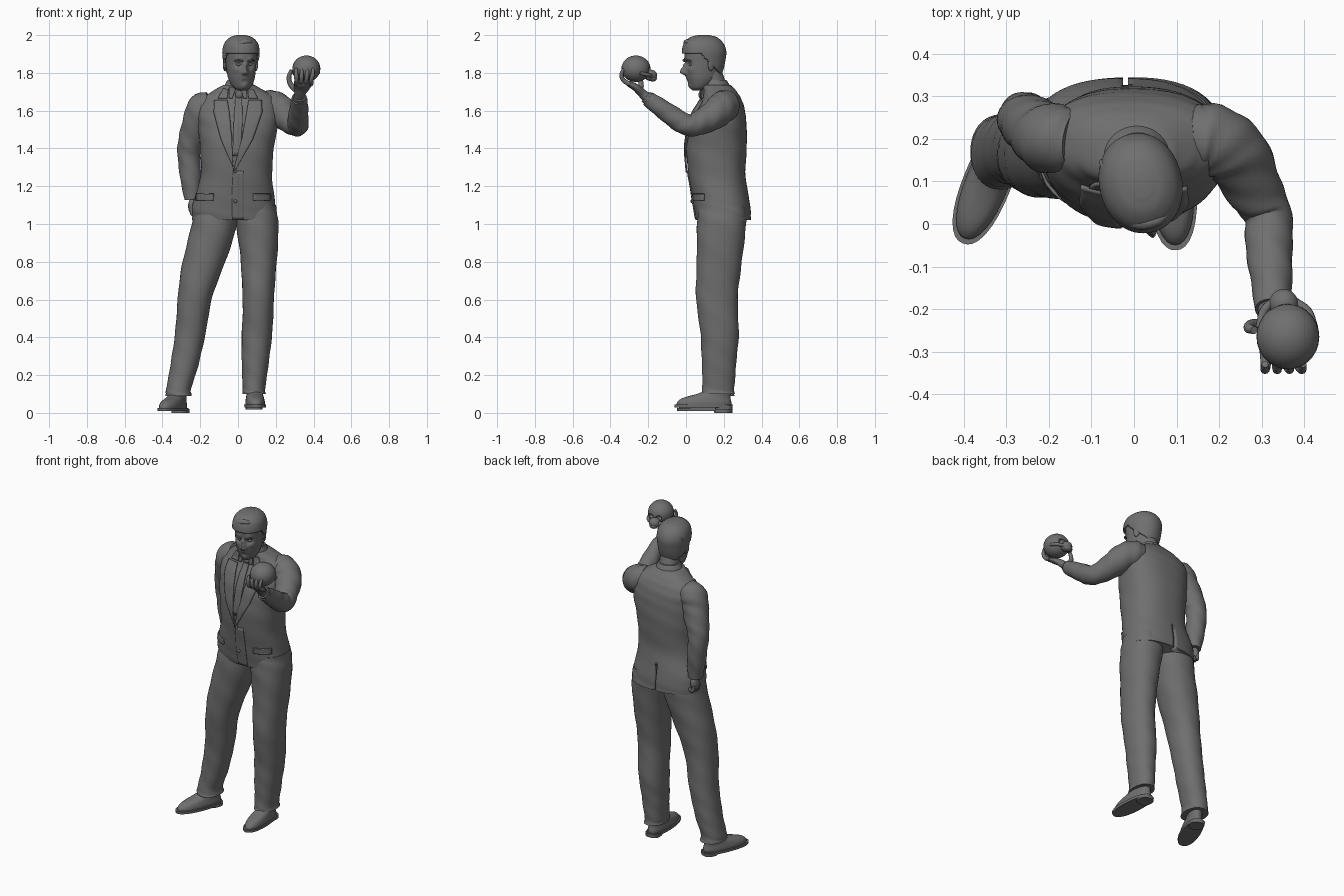
import bpy, bmesh, math
from mathutils import Vector, Matrix
from mathutils.bvhtree import BVHTree

if "Cube" in bpy.data.objects:
    bpy.data.objects.remove(bpy.data.objects["Cube"])

grey = bpy.data.materials.new("stone_grey")
grey.use_nodes = True
grey.diffuse_color = (0.16, 0.16, 0.16, 1)
grey.node_tree.nodes["Principled BSDF"].inputs["Base Color"].default_value = (0.16, 0.16, 0.16, 1)


def finish(name, bm, matrix=None, angle=50):
    bmesh.ops.recalc_face_normals(bm, faces=bm.faces)
    me = bpy.data.meshes.new(name)
    bm.to_mesh(me)
    bm.free()
    if matrix:
        me.transform(matrix)
    me.materials.append(grey)
    me.shade_smooth()
    me.set_sharp_from_angle(angle=math.radians(angle))
    ob = bpy.data.objects.new(name, me)
    bpy.context.collection.objects.link(ob)
    return ob


def spline(points, n):
    p = [Vector(q) for q in points]
    p = [p[0] * 2 - p[1]] + p + [p[-1] * 2 - p[-2]]
    out = []
    for i in range(1, len(p) - 2):
        a, b, c, d = p[i - 1:i + 3]
        for k in range(n):
            t = k / n
            out.append((b * 2 + (c - a) * t + (a * 2 - b * 5 + c * 4 - d) * t * t
                        + (b * 3 - a - c * 3 + d) * t ** 3) * 0.5)
    return out + [p[-2]]


def loft_mesh(secs, level=True, segs=32, n=5, power=2.0, fold=0.0, ref=(1, 0, 0)):
    """Skin of rings (x, y, z, rx, ry), level or square to the path."""
    bm = bmesh.new()
    s = spline(secs, n)
    rings = []
    for i, q in enumerate(s):
        t = Vector((0, 0, 1))
        if not level:
            t = (s[min(i + 1, len(s) - 1)] - s[max(i - 1, 0)]).to_3d().normalized()
        u = Vector(ref)
        u = (u - t * u.dot(t)).normalized()
        w = t.cross(u)
        ring = []
        for k in range(segs):
            a = math.tau * k / segs
            c, d = math.cos(a), math.sin(a)
            f = (abs(c) ** power + abs(d) ** power) ** (-1 / power)
            f *= 1 + fold * math.sin(2 * a + i * 0.8) * math.sin(a + i * 0.31)
            ring.append(bm.verts.new(q.to_3d() + u * c * f * q[3] + w * d * f * q[4]))
        rings.append(ring)
    for r0, r1 in zip(rings, rings[1:]):
        for k in range(segs):
            j = (k + 1) % segs
            bm.faces.new((r0[k], r0[j], r1[j], r1[k]))
    bm.faces.new(rings[0])
    bm.faces.new(rings[-1])
    return bm


def loft(name, secs, matrix=None, **kw):
    return finish(name, loft_mesh(secs, **kw), matrix)


def tube(name, secs, matrix=None, **kw):
    secs = [q if len(q) == 5 else (*q, q[3]) for q in secs]
    return loft(name, secs, matrix, level=False, **kw)


def ball(name, loc, size, matrix=None):
    bm = bmesh.new()
    bmesh.ops.create_uvsphere(bm, u_segments=28, v_segments=18, radius=1)
    m = Matrix.Translation(loc) @ Matrix.Diagonal((*size, 1))
    return finish(name, bm, matrix @ m if matrix else m)


def cut(target, cutter):
    cutter.hide_render = True
    mod = target.modifiers.new("cut", "BOOLEAN")
    mod.operation, mod.object, mod.solver = "DIFFERENCE", cutter, "EXACT"
    bpy.context.view_layer.objects.active = target
    bpy.ops.object.modifier_apply(modifier="cut")
    bpy.data.objects.remove(cutter)


# Jacket body
coat_bm = loft_mesh([(-.017, .2, 1.02, .226, .145), (-.02, .19, 1.1, .22, .15),
                     (-.01, .165, 1.25, .19, .15), (-.005, .162, 1.4, .195, .16),
                     (0, .168, 1.52, .212, .152), (0, .18, 1.6, .215, .133),
                     (.005, .187, 1.66, .195, .106), (.005, .18, 1.7, .145, .09),
                     (.005, .16, 1.735, .085, .077)],
                    segs=64, n=6, power=2.4, fold=.012)
coat_tree = BVHTree.FromBMesh(coat_bm)
coat = finish("jacket_body", coat_bm)
bm = bmesh.new()
bmesh.ops.create_cube(bm, size=1)
vent = finish("vent_cutter", bm, Matrix.Translation((-.02, .34, 1.08)) @ Matrix.Diagonal((.012, .07, .19, 1)))
cut(coat, vent)


def coat_y(x, z):
    hit = coat_tree.ray_cast(Vector((x, -1, z)), Vector((0, 1, 0)))[0]
    return hit.y if hit else .1


def patch(name, rows, lift=.006):
    """Cloth piece from rows (z, x1, x2) laid on the jacket front."""
    bm = bmesh.new()
    grid = []
    for a, b in zip(rows, rows[1:]):
        for k in range(9):
            z, x1, x2 = Vector(a).lerp(Vector(b), k / 8)
            xs = [x1 + (x2 - x1) * j / 6 for j in range(7)]
            grid.append([bm.verts.new((x, coat_y(x, z) - lift, z)) for x in xs])
    for r0, r1 in zip(grid, grid[1:]):
        for j in range(6):
            bm.faces.new((r0[j], r0[j + 1], r1[j + 1], r1[j]))
    bmesh.ops.remove_doubles(bm, verts=bm.verts, dist=.0002)
    ob = finish(name, bm)
    mod = ob.modifiers.new("thickness", "SOLIDIFY")
    mod.thickness, mod.offset = .009, 0
    return ob


# Shirt front, tie, lapels, front edge and pocket flaps
patch("tie", [(1.69, -.012, .02), (1.55, -.022, .025), (1.36, -.03, .012)], .005)
ball("tie_knot", (.006, coat_y(.005, 1.68) - .008, 1.685), (.02, .014, .022))
for side, label in ((-1, "right"), (1, "left")):
    patch(label + "_lapel", [(1.655, side * .056, side * .125), (1.59, side * .045, side * .128),
                             (1.45, side * .026 - .006, side * .085 - .006), (1.28, -.026, -.018)], .008)
    patch(label + "_coat_collar", [(1.715, side * .052, side * .078), (1.665, side * .055, side * .105)], .008)
    patch(label + "_shirt_collar", [(1.725, side * .008, side * .045), (1.665, side * .03, side * .048)], .009)
    x = -.175 if side < 0 else .125
    patch(label + "_pocket_flap", [(1.16, x - .045, x + .045), (1.125, x - .045, x + .045)])
patch("front_overlap", [(1.28, -.026, .03), (1.15, -.033, .03), (1.025, -.03, .03)], .001)
for z in (1.28, 1.12):
    ball("jacket_button", (-.014, coat_y(-.014, z) - .007, z), (.009, .006, .009))
loft("collar_band", [(.005, .165, 1.7, .09, .083), (.007, .158, 1.74, .075, .07),
                     (.009, .155, 1.762, .065, .06)])

# Trousers
tube_opts = dict(segs=40, n=7, power=2.2, fold=.025)
loft("right_trouser_leg", [(-.315, .17, .09, .07, .088), (-.313, .17, .13, .066, .082),
                           (-.285, .18, .25, .074, .085), (-.255, .18, .4, .08, .09),
                           (-.23, .17, .6, .09, .102), (-.18, .175, .8, .113, .116),
                           (-.125, .19, 1, .12, .13), (-.11, .19, 1.1, .11, .125)], **tube_opts)
loft("left_trouser_leg", [(.085, .17, .1, .062, .09), (.085, .17, .13, .06, .085),
                          (.09, .175, .25, .07, .09), (.1, .178, .4, .08, .1),
                          (.107, .165, .6, .083, .11), (.11, .175, .8, .095, .119),
                          (.102, .19, 1, .112, .13), (.1, .19, 1.1, .1, .125)], **tube_opts)

# Shoes
for label, pos, turn in (("right", (-.318, .165, 0), -22), ("left", (.087, .165, .018), 3)):
    m = Matrix.Translation(pos) @ Matrix.Rotation(math.radians(turn), 4, "Z")
    loft(label + "_shoe_upper", [(0, -.07, .02, .05, .145), (0, -.068, .04, .051, .143),
                                 (0, -.055, .062, .047, .125), (0, -.015, .085, .042, .085),
                                 (0, .01, .11, .04, .062), (0, .01, .14, .038, .055)], m, power=2.2)
    loft(label + "_shoe_sole", [(0, -.072, .01, .056, .153), (0, -.072, .026, .057, .155)], m, power=2.3)
    loft(label + "_shoe_heel", [(0, .035, 0, .044, .045), (0, .035, .02, .046, .047)], m, power=2.8)

# Lowered right arm with its loose fist
tube("right_sleeve", [(-.14, .195, 1.635, .07), (-.185, .2, 1.612, .082), (-.215, .21, 1.55, .078),
                      (-.245, .235, 1.45, .068), (-.262, .25, 1.37, .06), (-.25, .25, 1.25, .056),
                      (-.24, .25, 1.13, .043)], n=6, fold=.05)
ball("right_palm", (-.24, .25, 1.095), (.024, .036, .045))
for i in range(4):
    y = .225 + i * .017
    tube("right_finger", [(-.245, y, 1.08, .011), (-.243, y, 1.055, .011),
                          (-.228, y, 1.046, .01), (-.218, y, 1.064, .008)], segs=10, n=3)

# Raised left arm
tube("left_sleeve", [(.13, .2, 1.635, .07), (.185, .2, 1.625, .083), (.235, .165, 1.59, .08),
                     (.28, .09, 1.545, .068), (.312, .025, 1.52, .057), (.318, -.04, 1.55, .056),
                     (.322, -.12, 1.604, .05), (.325, -.2, 1.665, .041)], n=6, fold=.05)
tube("left_shirt_cuff", [(.325, -.19, 1.655, .035), (.326, -.213, 1.675, .034)], n=2)
tube("left_palm", [(.325, -.2, 1.665, .028), (.327, -.23, 1.69, .028, .024),
                   (.338, -.265, 1.722, .042, .02), (.345, -.3, 1.742, .045, .016),
                   (.345, -.315, 1.752, .035, .008)])
for i in range(4):
    x = .308 + i * .026
    tube("left_finger", [(x, -.295, 1.74, .013), (x + .002, -.33, 1.76, .012),
                         (x + i * .003, -.342, 1.79, .011), (x + i * .004, -.33, 1.822, .008)], segs=12, n=4)
tube("left_thumb", [(.31, -.24, 1.705, .015), (.278, -.238, 1.74, .014),
                    (.27, -.245, 1.78, .012), (.283, -.25, 1.815, .009)], segs=12, n=4)

# Skull held in the raised hand
cranium = ball("skull_cranium", (.362, -.265, 1.822), (.074, .077, .07))
for side in (-1, 1):
    cut(cranium, ball("socket_cutter", (.355 + side * .026, -.192, 1.815), (.018, .022, .016)))
    tube("skull_cheekbone", [(.36 + side * .066, -.245, 1.8, .008), (.357 + side * .052, -.205, 1.79, .01),
                             (.353 + side * .025, -.182, 1.785, .01)], segs=12)
ball("skull_upper_jaw", (.352, -.187, 1.787), (.034, .034, .03))
ball("skull_teeth", (.351, -.176, 1.772), (.027, .022, .018))

# Head, shaped by soft pushes along the facing direction
tube("neck", [(.006, .175, 1.66, .062), (.01, .155, 1.73, .059), (.015, .125, 1.82, .058)])
face = Matrix.Translation((.017, .09, 0)) @ Matrix.Rotation(math.radians(13), 4, "Z")
head_secs = [(0, -.03, 1.708, .022, .022), (0, -.022, 1.724, .047, .044), (0, -.006, 1.765, .067, .077),
             (0, 0, 1.81, .075, .093), (0, .005, 1.86, .08, .1), (0, .006, 1.91, .083, .104),
             (0, .003, 1.95, .073, .091), (0, .003, 1.975, .048, .062), (0, .003, 1.985, .018, .025)]
bm = loft_mesh(head_secs, segs=96, n=9, power=2.15)
pushes = [(0, 1.842, .011, .012), (0, 1.822, .012, .02), (0, 1.803, .014, .03), (0, 1.774, .02, .007),
          (0, 1.785, .01, -.004), (0, 1.757, .012, -.005), (0, 1.728, .022, .01)]
for side in (-1, 1):
    pushes += [(side * .032, 1.845, .016, -.014), (side * .032, 1.868, .015, .007),
               (side * .013, 1.799, .009, .008), (side * .045, 1.818, .016, .005)]
for v in bm.verts:
    if v.co.y < 0:
        x, z = v.co.x, v.co.z
        v.co.y -= sum(h * math.exp(-((x - px) ** 2 + (z - pz) ** 2) / r ** 2) for px, pz, r, h in pushes)
finish("head", bm, face)
for side, label in ((-1, "right"), (1, "left")):
    ball(label + "_eye", (side * .031, -.072, 1.845), (.014, .012, .009), face)
    tube(label + "_eyebrow", [(side * .012, -.1, 1.861, .004), (side * .033, -.098, 1.868, .005),
                              (side * .053, -.077, 1.864, .003)], face, segs=10, ref=(0, 0, 1))
    tilt = Matrix.Translation((side * .084, .025, 1.842)) @ Matrix.Rotation(side * .35, 4, "Z")
    ball(label + "_ear", (0, 0, 0), (.009, .02, .032), face @ tilt)

# Hair cap with a rising hairline, and swept locks
bm = loft_mesh([(x, y, z + .005, rx + .004, ry + .004) for x, y, z, rx, ry in head_secs], segs=64, n=8, power=2.1)
bald = [f for f in bm.faces
        if f.calc_center_median().z < max(1.785, 1.905 - max(0, f.calc_center_median().y + .035))]
bmesh.ops.delete(bm, geom=bald, context="FACES")
hair = finish("hair_cap", bm, face)
mod = hair.modifiers.new("thickness", "SOLIDIFY")
mod.thickness, mod.offset = .01, 1
for i in range(5):
    y, z = i * .026, 1.957 + min(i, 3) * .007
    tube("hair_lock", [(.05, y - .075, z, .006), (.015, y - .088, z + .007, .014),
                       (-.03, y - .082, z - .003, .016), (-.068, y - .05, z - .035, .013),
                       (-.08, y - .025, z - .06, .004)], face, segs=14, ref=(0, 1, 0))
for i in range(3):
    tube("side_lock", [(.045, i * .03 - .075, 1.958, .006), (.068, i * .03 - .055, 1.938, .012),
                       (.083, i * .03 - .02, 1.9, .005)], face, segs=12, ref=(0, 1, 0))
